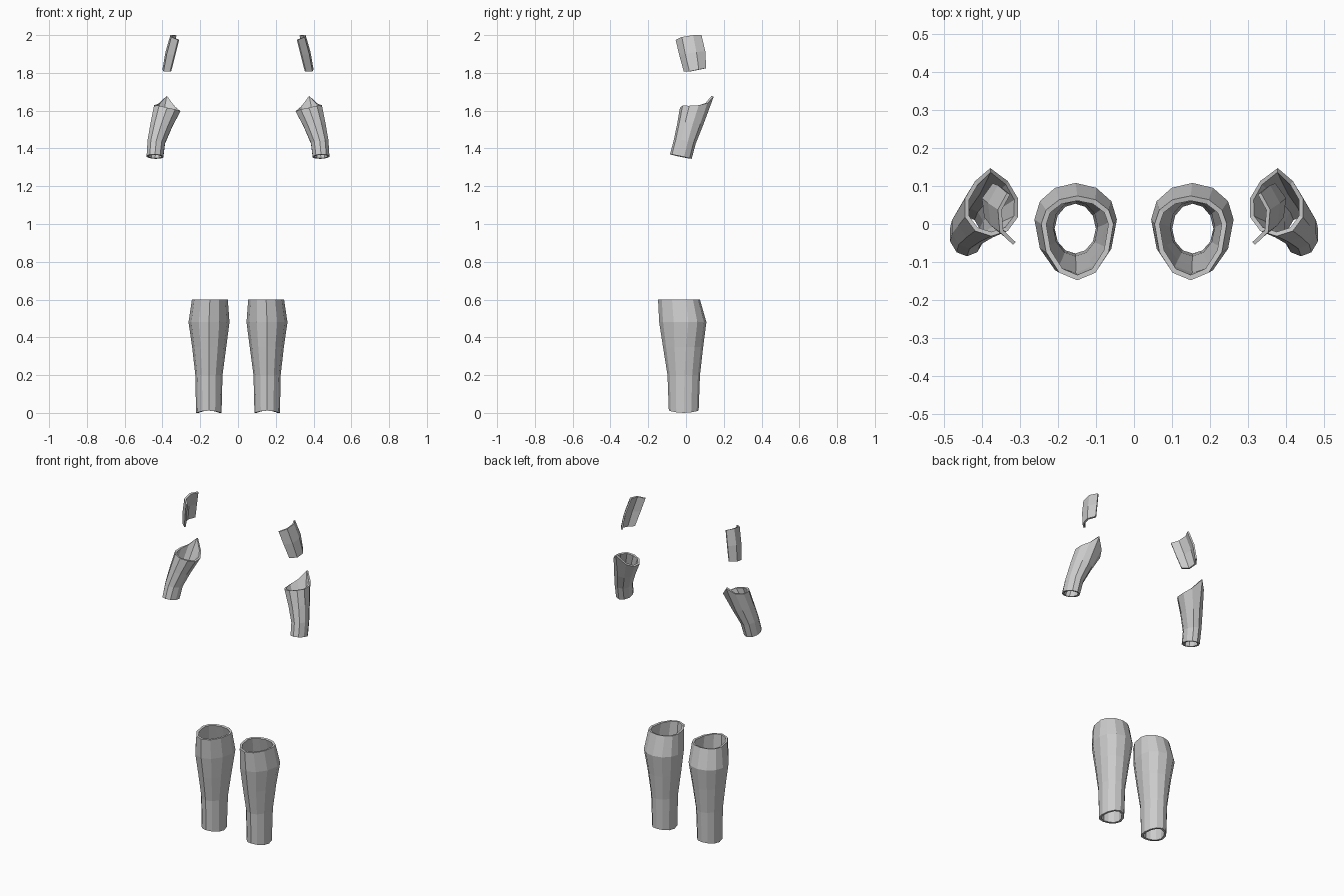
import bpy, math

if "Cube" in bpy.data.objects:
    bpy.data.objects.remove(bpy.data.objects["Cube"])


def grid_object(name, rows, closed, thickness):
    """Skin rows of points (bottom first), give wall thickness and mirror to the other side."""
    n = len(rows[0])
    verts = [p for row in rows for p in row]
    faces = []
    for i in range(len(rows) - 1):
        for j in range(n if closed else n - 1):
            k = (j + 1) % n
            faces.append((i * n + j, i * n + k, (i + 1) * n + k, (i + 1) * n + j))
    mesh = bpy.data.meshes.new(name)
    mesh.from_pydata(verts, [], faces)
    mesh.update()
    obj = bpy.data.objects.new(name, mesh)
    bpy.context.collection.objects.link(obj)
    wall = obj.modifiers.new("wall", "SOLIDIFY")
    wall.thickness = thickness
    wall.offset = -1
    wall.use_even_offset = True
    mirror = obj.modifiers.new("other_side", "MIRROR")
    mirror.use_axis = (True, False, False)
    return obj


def egg(n, z, x0, x1, y0, y1, cy, tilt_x=0, tilt_y=0):
    """Ring starting at the front: ellipse halves meeting at the widest line y = cy."""
    ring = []
    for j in range(n):
        a = -math.pi / 2 + 2 * math.pi * j / n
        c, s = math.cos(a), math.sin(a)
        ry = (y1 - cy) if s > 0 else (cy - y0)
        ring.append([(x0 + x1) / 2 + c * (x1 - x0) / 2, cy + s * ry,
                     z + tilt_x * c + tilt_y * s])
    return ring


# Shin guards: egg-shaped tubes with a front ridge and calf bulge
shin = [egg(12, z, x0, x1, y0, y1, cy) for z, x0, x1, y0, y1, cy in (
    (0.006, 0.087, 0.222, -0.091, 0.067, -0.012),
    (0.20, 0.082, 0.226, -0.098, 0.074, -0.008),
    (0.35, 0.062, 0.243, -0.122, 0.091, 0.000),
    (0.48, 0.045, 0.262, -0.142, 0.108, 0.012),
    (0.60, 0.054, 0.244, -0.148, 0.074, 0.000))]
for j, p in enumerate(shin[0]):          # hem dips at the sides
    p[2] += 0.006 * math.cos(4 * math.pi * j / 12)
grid_object("shin_guard", shin, True, 0.013)

# Forearm guards: slanted flaring tubes with a pointed elbow tab at the back
arm = [egg(10, *r) for r in (
    (1.357, 0.393, 0.486, -0.085, 0.030, -0.028, 0.002, -0.012),
    (1.435, 0.384, 0.481, -0.065, 0.052, -0.008, 0.008, -0.008),
    (1.525, 0.347, 0.465, -0.047, 0.090, 0.015, 0.014, -0.004),
    (1.612, 0.302, 0.448, -0.032, 0.130, 0.040, 0.016, 0.004))]
top = arm[-1]
top[5] = [0.378, 0.147, 1.675]
for j in (4, 6):
    top[j][2] += 0.014
for j in (1, 9, 0):
    top[j][2] += 0.008
grid_object("forearm_guard", arm, True, 0.011)

# Upper arm plates: curved open panels leaning outward
plate = [
    [(0.360, -0.012, 1.808), (0.394, 0.018, 1.808), (0.400, 0.068, 1.818), (0.372, 0.107, 1.825)],
    [(0.338, -0.036, 1.895), (0.377, -0.004, 1.900), (0.384, 0.055, 1.910), (0.358, 0.102, 1.915)],
    [(0.318, -0.055, 1.975), (0.353, -0.022, 1.990), (0.358, 0.038, 2.000), (0.334, 0.082, 2.000)]]
grid_object("upper_arm_plate", plate, False, 0.010)
